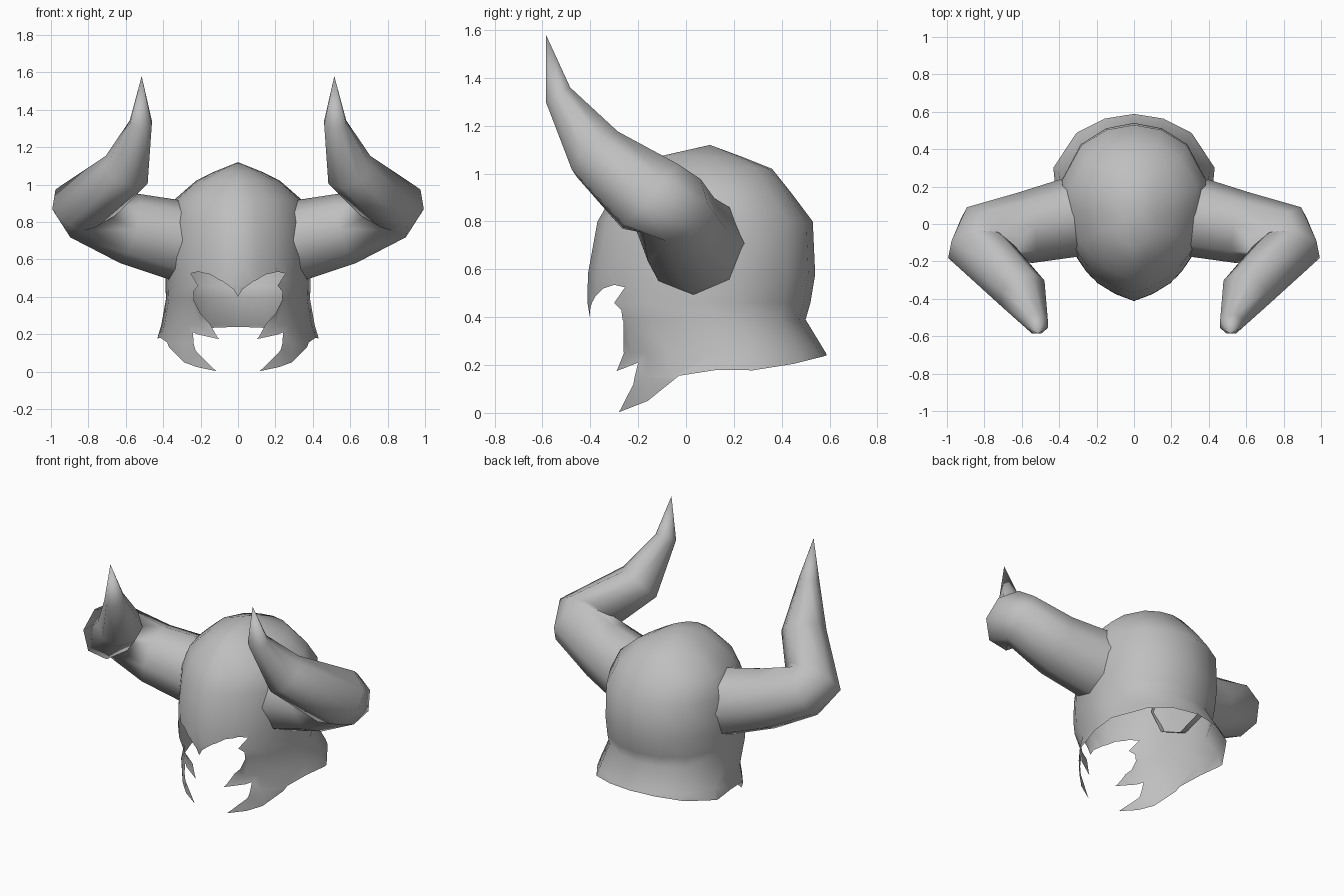
import bpy
import bmesh
from math import cos, sin, tau
from mathutils import Vector

cube = bpy.data.objects.get("Cube")
if cube:
    bpy.data.objects.remove(cube, do_unlink=True)

GREY = (0.52, 0.52, 0.52, 1)
metal = bpy.data.materials.new("plain_grey")
metal.use_nodes = True
metal.diffuse_color = GREY
bsdf = next(n for n in metal.node_tree.nodes if n.type == 'BSDF_PRINCIPLED')
bsdf.inputs["Base Color"].default_value = GREY


def add_object(name, bm):
    for face in bm.faces:
        face.smooth = True
    mesh = bpy.data.meshes.new(name)
    bm.to_mesh(mesh)
    bm.free()
    mesh.materials.append(metal)
    obj = bpy.data.objects.new(name, mesh)
    bpy.context.collection.objects.link(obj)
    return obj


def lookup(table, key):
    """Linear interpolation in a table sorted by its first column."""
    if key <= table[0][0]:
        return table[0][1:]
    for a, b in zip(table, table[1:]):
        if key <= b[0]:
            t = (key - a[0]) / (b[0] - a[0])
            return [p + (q - p) * t for p, q in zip(a[1:], b[1:])]
    return table[-1][1:]


# Helmet levels: height, front y, back y, half width
LEVELS = [
    (0, -.32, .65, .44), (.15, -.325, .62, .44), (.25, -.318, .585, .41),
    (.39, -.4, .5, .385), (.46, -.412, .52, .388), (.58, -.41, .54, .39),
    (.8, -.37, .53, .385), (.92, -.30, .44, .34), (1.02, -.2, .36, .225),
    (1.07, -.12, .235, .125), (1.12, .1, .1, 0),
]
# Cross-section: share of length from front to back, share of half width
SECTION = [(0, 0), (.04, .26), (.1, .5), (.17, .66), (.28, .84), (.49, .96),
           (.67, 1), (.88, .73), (.97, .38), (1, 0)]
# Lower rim, cheek guard and eye opening as side-on y, z from back to front
RIM = [(.45, .205), (.28, .178), (.13, .18), (-.03, .155), (-.16, .05),
       (-.28, .003), (-.22, .12), (-.2, .21), (-.29, .175), (-.262, .26),
       (-.262, .385), (-.27, .43), (-.3, .46), (-.255, .525), (-.3, .535),
       (-.345, .52), (-.38, .485), (-.4, .44)]


def along(y, z):
    front, back, _ = lookup(LEVELS, z)
    return (y - front) / (back - front)


# Helmet shell: flat pattern, cut along the grid, then wrapped to shape
pattern = [(0, .4), (0, 1.12), (1, 1.12), (1, .24)]
pattern += [(along(y, z), z) for y, z in RIM]
bm = bmesh.new()
bm.faces.new([bm.verts.new((s, 0, z)) for s, z in pattern])
cuts = [((0, 0, lv[0]), (0, 0, 1)) for lv in LEVELS[1:-1]]
cuts += [((p[0], 0, 0), (1, 0, 0)) for p in SECTION[1:-1]]
for point, normal in cuts:
    geom = bm.verts[:] + bm.edges[:] + bm.faces[:]
    bmesh.ops.bisect_plane(bm, geom=geom, dist=1e-5, plane_co=point,
                           plane_no=normal)
for v in bm.verts:
    s, z = v.co.x, v.co.z
    front, back, width = lookup(LEVELS, z)
    v.co = (lookup(SECTION, s)[0] * width, front + (back - front) * s, z)
bmesh.ops.remove_doubles(bm, verts=bm.verts[:], dist=1e-4)
# Face the shell outward
bm.normal_update()
if sum(f.normal.x * f.calc_area() for f in bm.faces) < 0:
    bmesh.ops.reverse_faces(bm, faces=bm.faces[:])
shell = add_object("helmet_shell", bm)
mirror = shell.modifiers.new("mirror", 'MIRROR')
mirror.use_axis[0] = True
mirror.merge_threshold = 0.001

# Horn rings: centre, direction, radius
HORN = [
    ((.3, .045, .695), (1, -.1, .1), .218),
    ((.58, -.02, .765), (.93, -.2, .25), .192),
    ((.825, -.06, .865), (.8, -.4, .45), .165),
    ((.815, -.15, .905), (0, -.75, .65), .185),
    ((.595, -.37, 1.08), (-.4, -.6, .7), .135),
    ((.52, -.535, 1.33), (0, -.5, .85), .064),
]
TIP = (.515, -.585, 1.58)
SIDES = 8


def build_horn(name, side):
    bm = bmesh.new()
    up = Vector((0, 0, 1))
    rings = []
    for centre, direction, radius in HORN:
        n = Vector(direction).normalized()
        up = (up - n * up.dot(n)).normalized()
        across = n.cross(up)
        ring = []
        for i in range(SIDES):
            a = tau * i / SIDES
            p = Vector(centre) + radius * (up * cos(a) + across * sin(a))
            ring.append(bm.verts.new((p.x * side, p.y, p.z)))
        rings.append(ring)
    tip = bm.verts.new((TIP[0] * side, TIP[1], TIP[2]))
    for i in range(SIDES):
        j = (i + 1) % SIDES
        for a, b in zip(rings, rings[1:]):
            bm.faces.new((a[i], a[j], b[j], b[i]))
        bm.faces.new((rings[-1][i], rings[-1][j], tip))
    if side < 0:
        bmesh.ops.reverse_faces(bm, faces=bm.faces[:])
    return add_object(name, bm)


build_horn("left_horn", 1)
build_horn("right_horn", -1)
